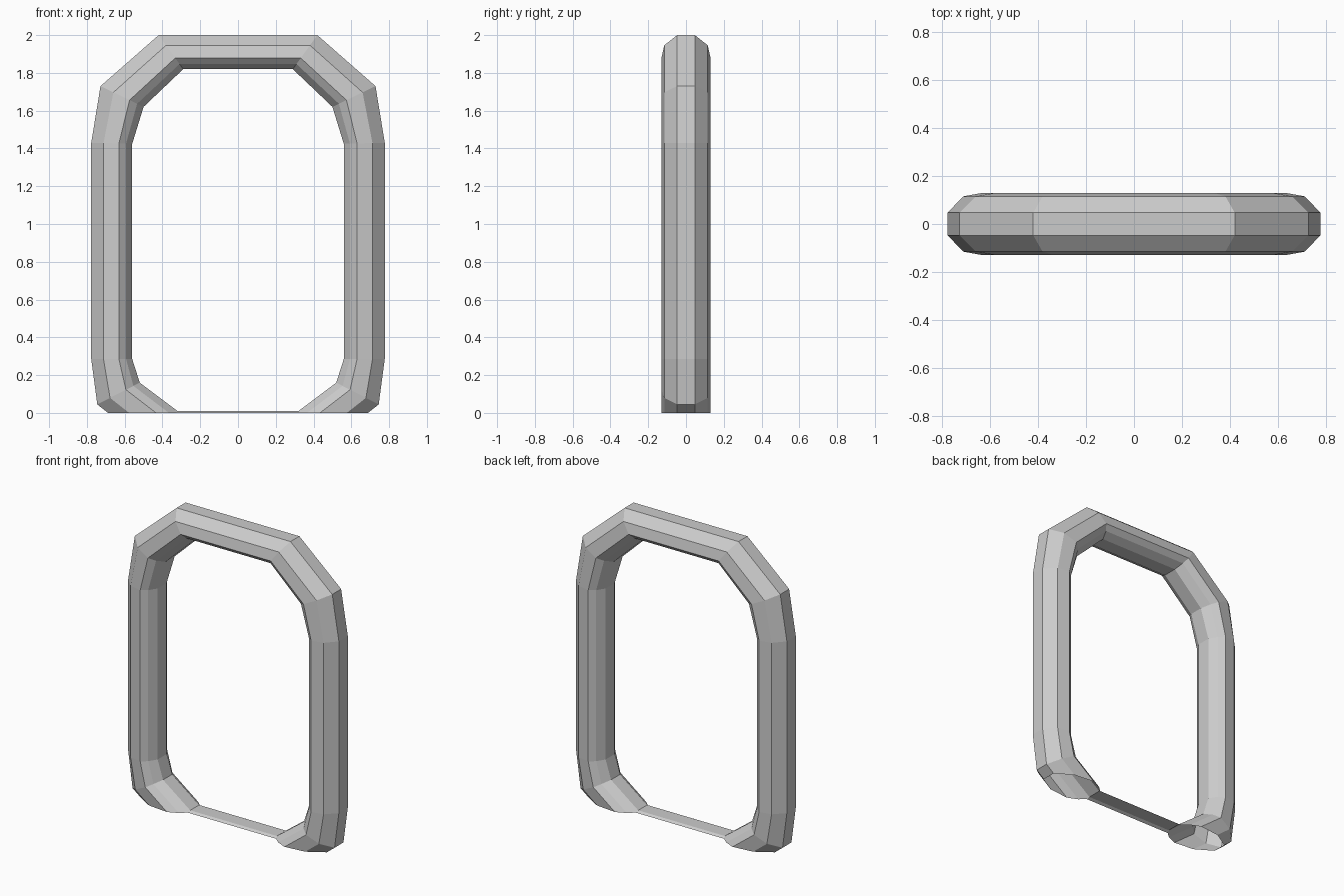
import bpy, bmesh

if "Cube" in bpy.data.objects:
    bpy.data.objects.remove(bpy.data.objects["Cube"])

# Half outlines (x, z) of the ring, top to bottom: outer and inner edge
OUTER = [(.42, 2.0), (.728, 1.73), (.777, 1.43), (.777, .285), (.745, .045), (.45, -.19)]
INNER = [(.29, 1.82), (.50, 1.62), (.56, 1.425), (.56, .285), (.52, .16), (.32, .01)]
# Tube section: (blend from outer to inner, half depth)
SECTION = [(0, .047), (.30, .115), (.675, .13), (.85, .1), (1, .047)]


def full_loop(half):
    return half + [(-x, z) for x, z in reversed(half)]


# Ring frame swept around the full outline
outer, inner = full_loop(OUTER), full_loop(INNER)
profile = [(t, -y) for t, y in SECTION] + [(t, y) for t, y in reversed(SECTION)]
bm = bmesh.new()
rings = []
for (xo, zo), (xi, zi) in zip(outer, inner):
    rings.append([bm.verts.new((xo + (xi - xo) * t, y, zo + (zi - zo) * t))
                  for t, y in profile])
n, m = len(rings), len(profile)
for i in range(n):
    a, b = rings[i], rings[(i + 1) % n]
    for j in range(m):
        k = (j + 1) % m
        bm.faces.new((a[j], a[k], b[k], b[j]))
bmesh.ops.recalc_face_normals(bm, faces=bm.faces[:])

# Slice away everything under the ground, leaving the underside open
bmesh.ops.bisect_plane(bm, geom=bm.verts[:] + bm.edges[:] + bm.faces[:],
                       plane_co=(0, 0, 0), plane_no=(0, 0, 1), clear_inner=True)

mesh = bpy.data.meshes.new("ring_frame")
bm.to_mesh(mesh)
bm.free()
bpy.context.collection.objects.link(bpy.data.objects.new("ring_frame", mesh))
